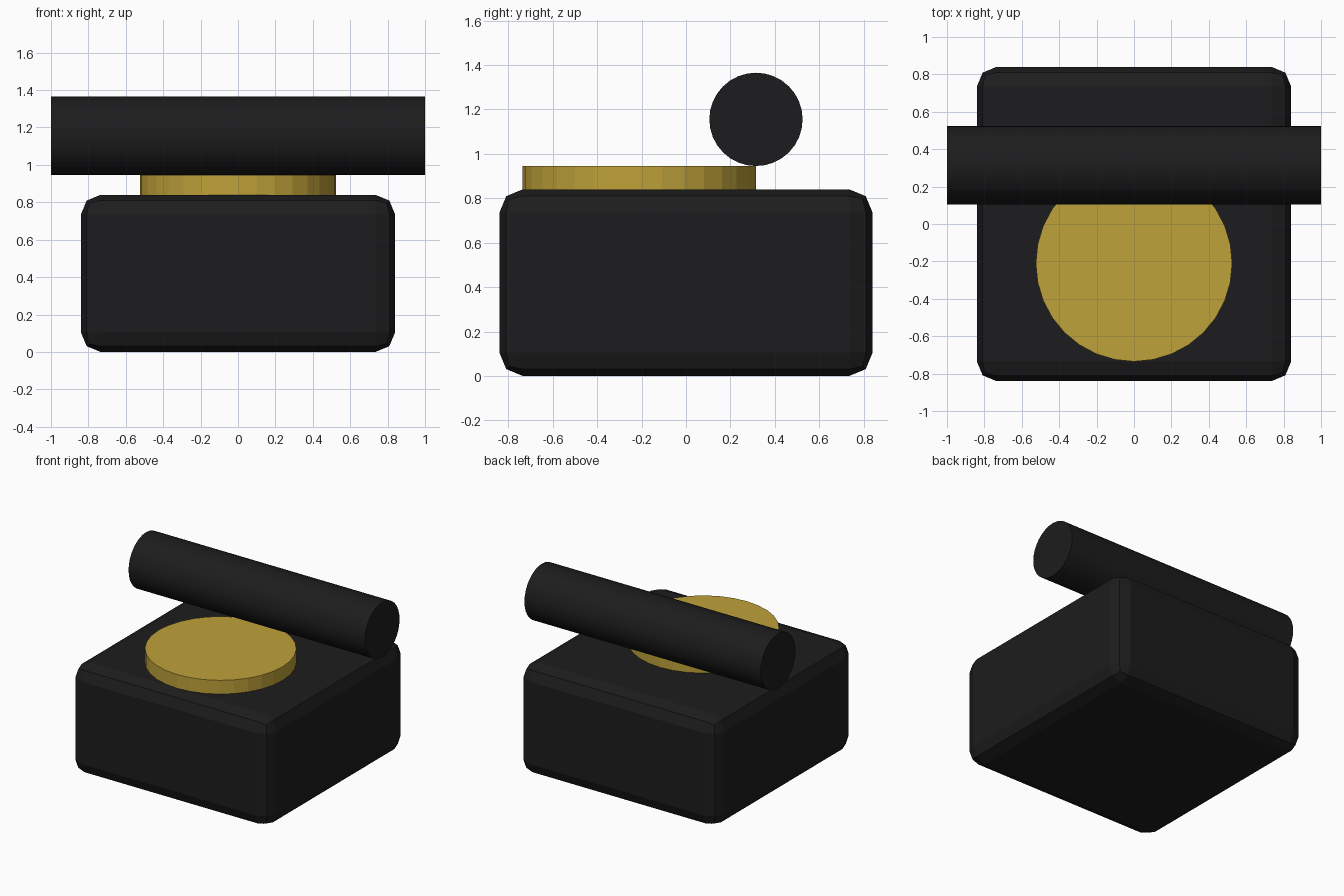
import bpy
import math

cube = bpy.data.objects.get("Cube")
if cube:
    bpy.data.objects.remove(cube, do_unlink=True)


def make_material(name, rgb):
    mat = bpy.data.materials.new(name)
    mat.use_nodes = True
    color = (*rgb, 1)
    mat.diffuse_color = color
    bsdf = next(n for n in mat.node_tree.nodes if n.type == 'BSDF_PRINCIPLED')
    bsdf.inputs["Base Color"].default_value = color
    bsdf.inputs["Roughness"].default_value = 0.5
    return mat


def finish(name, mat):
    obj = bpy.context.object
    obj.name = name
    obj.data.name = name
    obj.data.materials.append(mat)
    return obj


def cylinder(name, mat, radius, depth, location, rotation=(0, 0, 0)):
    bpy.ops.mesh.primitive_cylinder_add(
        vertices=32, radius=radius, depth=depth, location=location, rotation=rotation)
    return finish(name, mat)


black = make_material("black", (0.012, 0.012, 0.013))
gold = make_material("gold", (0.52, 0.36, 0.042))

# Body: a block with rounded edges
width, height = 1.68, 0.84
bpy.ops.mesh.primitive_cube_add(size=1, location=(0, 0, height / 2))
body = finish("body", black)
body.scale = (width, width, height)
bpy.ops.object.transform_apply(location=False, rotation=False, scale=True)
bevel = body.modifiers.new("rounded_edges", 'BEVEL')
bevel.width = 0.105
bevel.segments = 2

# Flat disc on top of the body
disc_height = 0.105
cylinder("top_disc", gold, 0.525, disc_height, (0, -0.21, height + disc_height / 2))

# Horizontal bar resting on the rear rim of the disc
bar_radius = 0.21
cylinder("cross_bar", black, bar_radius, 2,
         (0, 0.315, height + disc_height + bar_radius), (0, math.pi / 2, 0))
bpy.ops.object.shade_smooth_by_angle(angle=math.radians(30))
